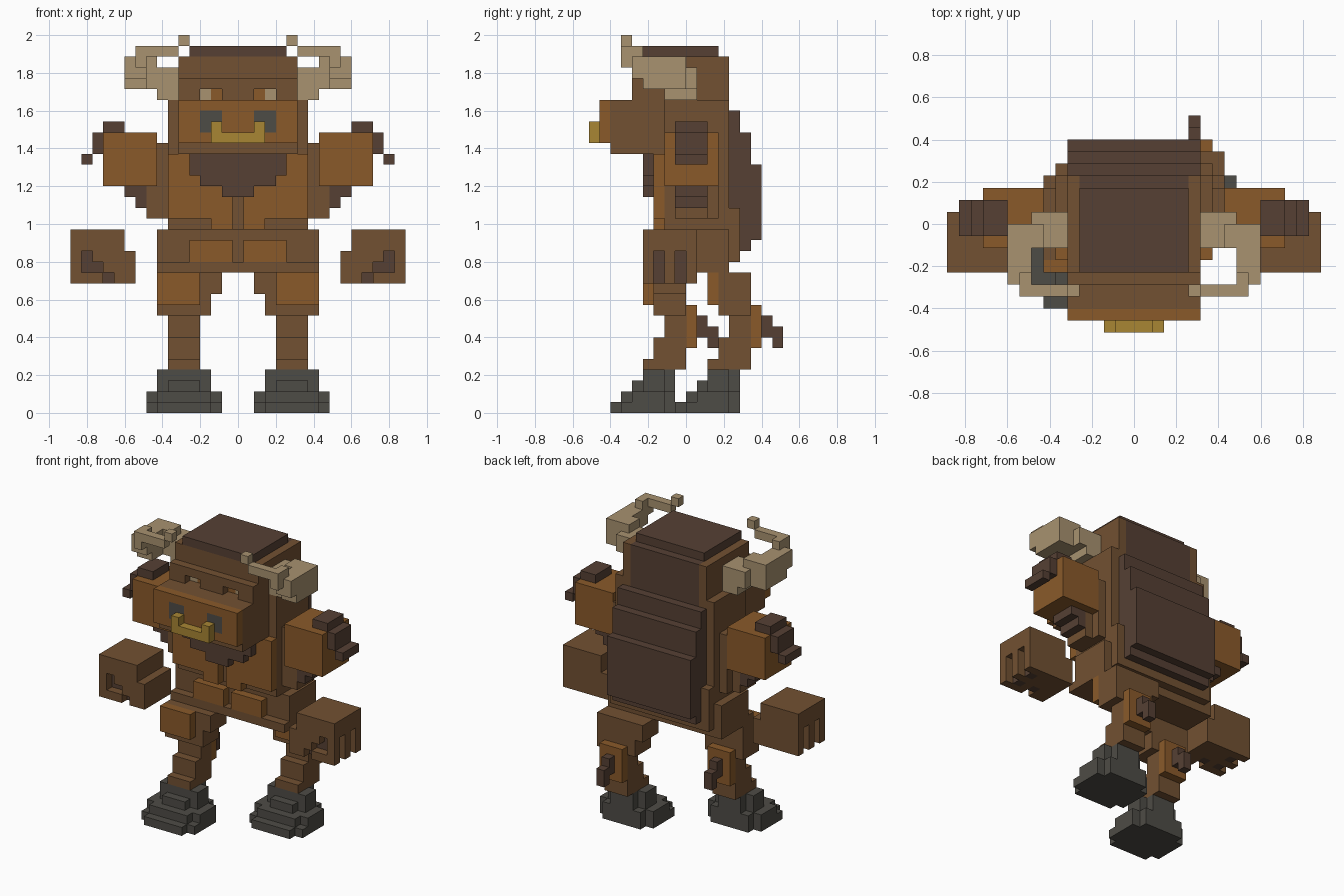
import bpy, bmesh, math

cube = bpy.data.objects.get("Cube")
if cube:
    bpy.data.objects.remove(cube, do_unlink=True)

V = 2 / 35  # size of one block
PALETTE = {
    "brown_fur": (0.168, 0.082, 0.032),
    "orange_hide": (0.254, 0.102, 0.023),
    "dark_mane": (0.093, 0.051, 0.034),
    "grey_hoof": (0.076, 0.072, 0.061),
    "tan_horn": (0.392, 0.287, 0.162),
    "gold_ring": (0.392, 0.238, 0.034),
}
NAMES = list(PALETTE)
BROWN, ORANGE, DARK, GREY, TAN, GOLD = range(6)
materials = []
for name, rgb in PALETTE.items():
    m = bpy.data.materials.new(name)
    m.use_nodes = True
    m.diffuse_color = (*rgb, 1)
    bsdf = m.node_tree.nodes["Principled BSDF"]
    bsdf.inputs["Base Color"].default_value = (*rgb, 1)
    bsdf.inputs["Roughness"].default_value = 0.9
    materials.append(m)

grid = {}  # block position -> (part, colour)


def box(part, col, x, y, z):
    """Fill a box of blocks; a colour of None carves it away."""
    for i in range(round(x[0] + .5), round(x[1] + .5)):
        for j in range(*y):
            for k in range(*z):
                if col is None:
                    grid.pop((i, j, k), None)
                else:
                    grid[i, j, k] = (part, col)


def mid(part, col, x, y, z):
    box(part, col, (-x, x), y, z)


def pair(part, col, x, y, z):
    box("left_" + part, col, x, y, z)
    box("right_" + part, col, (-x[1], -x[0]), y, z)


# Torso: hips, waist, chest and shoulders
mid("torso", BROWN, 7.5, (-2, 4), (13, 14))
mid("torso", BROWN, 6.5, (-1, 5), (14, 19))
mid("torso", BROWN, 7.5, (-1, 4), (14, 17))
mid("torso", BROWN, 6.5, (-2, 4), (17, 25))
mid("torso", BROWN, 7.5, (-1, 3), (18, 25))
pair("belly", ORANGE, (0.5, 2.5), (-2, -1), (14, 16))
pair("belly", ORANGE, (2.5, 4.5), (-2, -1), (14, 16))
pair("belly", ORANGE, (0.5, 2.5), (-3, -2), (17, 18))
pair("chest", ORANGE, (0.5, 6.5), (-3, -2), (18, 24))

# Beard, tapering downwards
for half, z in ((4.5, (22, 24)), (3.5, (21, 22)), (1.5, (20, 21))):
    mid("beard", DARK, half, (-4, -2), z)

# Head: cheeks, skull, brow and muzzle
pair("cheek", BROWN, (5.5, 6.5), (-2, 4), (24, 29))
mid("head", BROWN, 5.5, (-4, 4), (24, 33))
mid("head", BROWN, 5.5, (-5, -4), (29, 31))
mid("muzzle", BROWN, 5.5, (-7, -4), (24, 29))
mid("muzzle", ORANGE, 5.5, (-8, -7), (25, 29))

# Eyes set back under the brow
pair("eye_socket", None, (1.5, 3.5), (-5, -4), (29, 30))
pair("eye", TAN, (2.5, 3.5), (-4, -3), (29, 30))
pair("eye", ORANGE, (1.5, 2.5), (-4, -3), (29, 30))

# Nostrils and nose ring
pair("nostril", GREY, (1.5, 3.5), (-8, -7), (26, 28))
pair("ring_end", GOLD, (1.5, 2.5), (-9, -8), (25, 27))
mid("nose_ring", GOLD, 1.5, (-9, -8), (25, 26))

# Hair cap and stepped mane down the back
mid("hair_cap", DARK, 4.5, (-4, 3), (33, 34))
mid("mane", DARK, 4.5, (3, 4), (28, 33))
for y1, z in ((5, (26, 28)), (6, (23, 26)), (7, (16, 23)), (6, (15, 16))):
    mid("mane", DARK, 5.5, (4, y1), z)

# Horns: out, forward, then inward to the tip
pair("horn", TAN, (5.5, 7.5), (-2, 1), (29, 30))
pair("horn", TAN, (5.5, 8.5), (-2, 1), (30, 32))
pair("horn", TAN, (7.5, 10.5), (-2, 0), (30, 33))
pair("horn", TAN, (8.5, 10.5), (-4, -2), (30, 33))
pair("horn", TAN, (8.5, 10.5), (-5, -4), (31, 33))
pair("horn", TAN, (8.5, 9.5), (-6, -4), (32, 34))
pair("horn", TAN, (5.5, 9.5), (-6, -5), (33, 34))
pair("horn", TAN, (4.5, 5.5), (-6, -5), (34, 35))

# Upper arms with tufts of hair
pair("arm", ORANGE, (7.5, 12.5), (-2, 3), (21, 26))
pair("arm_tuft", DARK, (10.5, 12.5), (-1, 2), (26, 27))
pair("arm_tuft", DARK, (12.5, 13.5), (-1, 2), (24, 26))
pair("arm_tuft", DARK, (13.5, 14.5), (-1, 2), (23, 24))
pair("armpit", BROWN, (7.5, 8.5), (-1, 2), (18, 21))
pair("elbow_tuft", DARK, (8.5, 10.5), (-1, 2), (20, 21))
pair("elbow_tuft", DARK, (8.5, 9.5), (-1, 2), (19, 20))

# Floating fists with grooves between the fingers
pair("hand", BROWN, (10.5, 15.5), (-4, 1), (12, 17))
pair("hand", BROWN, (9.5, 10.5), (-4, 1), (12, 15))
for y in (-3, -1):
    pair("hand", DARK, (13.5, 14.5), (y, y + 1), (12, 15))
    pair("hand", None, (14.5, 15.5), (y, y + 1), (12, 15))
for x, z in (((13.5, 14.5), (13, 15)), ((12.5, 13.5), (13, 14)),
             ((11.5, 12.5), (12, 13))):
    pair("hand", DARK, x, (-3, -2), z)
    pair("hand", None, x, (-4, -3), z)


def leg(side, sign, dy):
    """One leg; dy moves it back for the stride."""
    def part(name, col, x, y, z):
        x = x if sign > 0 else (-x[1], -x[0])
        box(side + name, col, x, (y[0] + dy, y[1] + dy), z)
    # Stepped hoof
    for k in range(4):
        w = 3.5 if k < 2 else 2.5
        part("hoof", GREY, (5 - w + 1, 5 + w - 1), (k - 7, -1), (k, k + 1))
        part("hoof", GREY, (5 - w, 5 + w), (k - 6 if k < 3 else -4, -2), (k, k + 1))
    # Shin and calf
    for y, z in (((-4, 0), (4, 5)), ((-3, 0), (5, 7)),
                 ((-2, 0), (7, 9)), ((-3, 0), (9, 10))):
        part("shin", BROWN, (3.5, 6.5), y, z)
    part("calf", ORANGE, (3.5, 6.5), (0, 1), (6, 10))
    part("spur", DARK, (4.5, 5.5), (1, 2), (7, 9))
    part("spur", DARK, (4.5, 5.5), (2, 3), (6, 8))
    # Thigh
    part("thigh", BROWN, (2.5, 7.5), (-3, 0), (9, 11))
    part("thigh", BROWN, (1.5, 7.5), (-3, 0), (11, 13))
    part("thigh", ORANGE, (3.5, 7.5), (-4, -3), (10, 13))


leg("right_", -1, 0)
leg("left_", 1, 6)

# Turn the blocks of each part into one clean mesh of outer faces
DIRS = [(1, 0, 0), (-1, 0, 0), (0, 1, 0), (0, -1, 0), (0, 0, 1), (0, 0, -1)]
CORNERS = ((-1, -1), (1, -1), (1, 1), (-1, 1))
for part in sorted({p for p, c in grid.values()}):
    bm = bmesh.new()
    verts = {}
    for cell, (p, col) in grid.items():
        if p != part:
            continue
        for d in DIRS:
            if tuple(a + b for a, b in zip(cell, d)) in grid:
                continue
            axis = next(a for a in range(3) if d[a])
            loop = []
            for u, w in (CORNERS if d[axis] > 0 else CORNERS[::-1]):
                c = [0, 0, 0]
                c[axis], c[(axis + 1) % 3], c[(axis + 2) % 3] = d[axis], u, w
                # Doubled coordinates keep the corner keys whole
                key = (2 * cell[0] + c[0], 2 * cell[1] + 1 + c[1], 2 * cell[2] + 1 + c[2])
                if key not in verts:
                    verts[key] = bm.verts.new([k * V / 2 for k in key])
                loop.append(verts[key])
            bm.faces.new(loop).material_index = col
    bmesh.ops.dissolve_limit(bm, angle_limit=math.radians(1), verts=bm.verts[:],
                             edges=bm.edges[:], delimit={"MATERIAL"})
    mesh = bpy.data.meshes.new(part)
    bm.to_mesh(mesh)
    bm.free()
    for m in materials:
        mesh.materials.append(m)
    bpy.context.collection.objects.link(bpy.data.objects.new(part, mesh))
